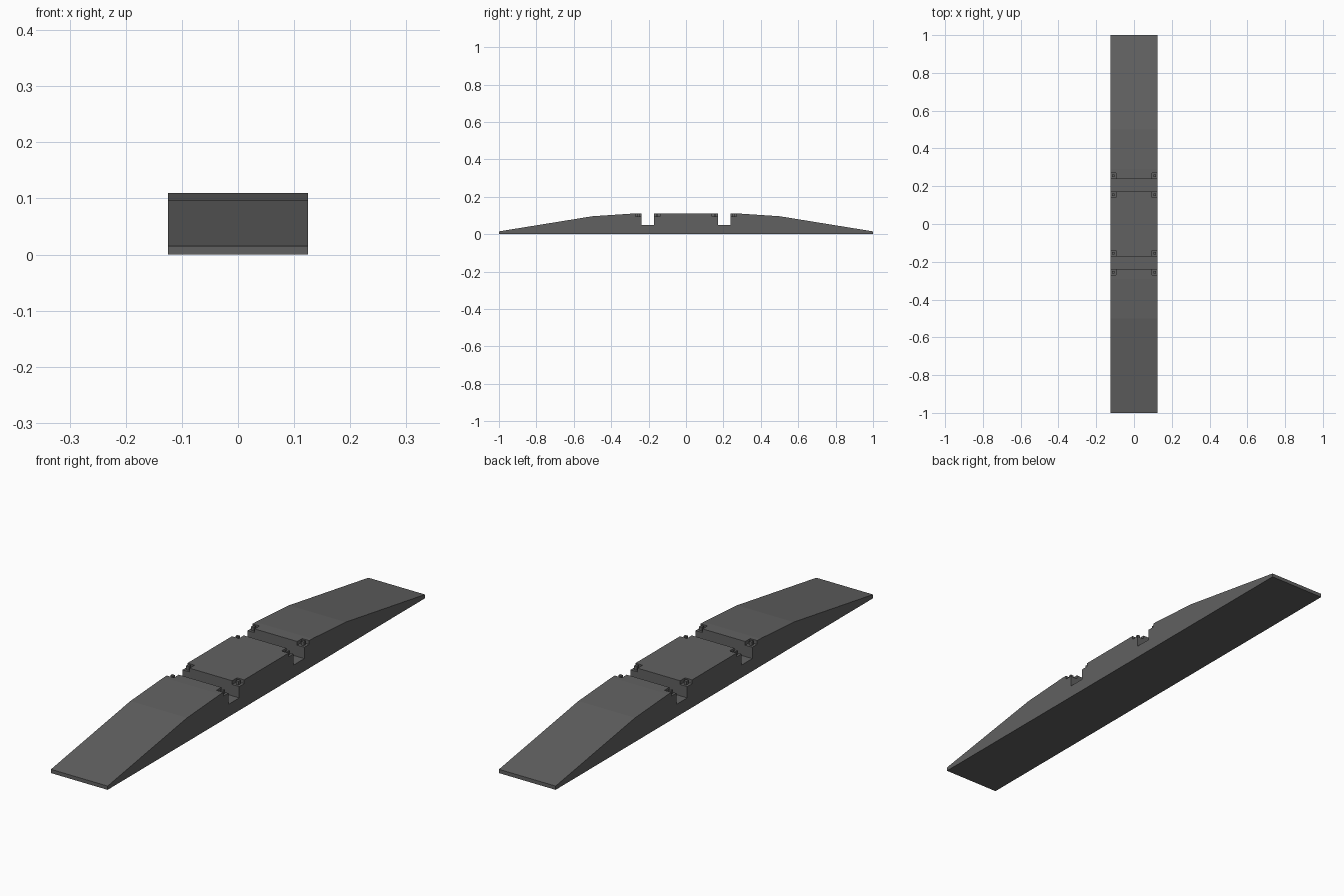
import bpy, bmesh
from mathutils import Matrix, Vector

if "Cube" in bpy.data.objects:
    bpy.data.objects.remove(bpy.data.objects["Cube"])

HALF_W = 0.125
rubber = bpy.data.materials.new("dark_grey_rubber")
rubber.diffuse_color = (0.12, 0.12, 0.12, 1)
rubber.use_nodes = True
rubber.node_tree.nodes["Principled BSDF"].inputs["Base Color"].default_value = rubber.diffuse_color


def finish(bm, name):
    bmesh.ops.recalc_face_normals(bm, faces=bm.faces[:])
    me = bpy.data.meshes.new(name)
    bm.to_mesh(me)
    bm.free()
    me.materials.append(rubber)
    ob = bpy.data.objects.new(name, me)
    bpy.context.collection.objects.link(ob)
    return ob


def add_box(bm, lo, hi):
    lo, hi = Vector(lo), Vector(hi)
    m = Matrix.Translation((lo + hi) / 2) @ Matrix.Diagonal((*(hi - lo), 1))
    bmesh.ops.create_cube(bm, size=1, matrix=m)


# ramp body: mirrored side profile with two cable channels, extruded across x
half = [(-1, 0), (-1, 0.015), (-0.5, 0.096), (-0.29, 0.11), (-0.239, 0.11),
        (-0.239, 0.05), (-0.171, 0.05), (-0.171, 0.11)]
profile = half + [(-y, z) for y, z in reversed(half)]
bm = bmesh.new()
face = bm.faces.new([bm.verts.new((-HALF_W, y, z)) for y, z in profile])
ext = bmesh.ops.extrude_face_region(bm, geom=[face])
bmesh.ops.translate(bm, vec=(2 * HALF_W, 0, 0),
                    verts=[v for v in ext["geom"] if isinstance(v, bmesh.types.BMVert)])
body = finish(bm, "ramp_body")

# corner notches beside both channels
bm = bmesh.new()
for sx in (-1, 1):
    for sy in (-1, 1):
        x0, x1 = sorted((sx * 0.094, sx * 0.14))
        y0, y1 = sorted((sy * 0.14, sy * 0.27))
        add_box(bm, (x0, y0, 0.095), (x1, y1, 0.13))
cutter = finish(bm, "notch_cutter")
cutter.hide_render = True
mod = body.modifiers.new("notches", 'BOOLEAN')
mod.operation = 'DIFFERENCE'
mod.solver = 'EXACT'
mod.object = cutter
bpy.context.view_layer.objects.active = body
bpy.ops.object.modifier_apply(modifier=mod.name)
bpy.data.objects.remove(cutter)

# small locating pegs standing in the notches
bm = bmesh.new()
for sx in (-1, 1):
    for y in (-0.255, -0.155, 0.155, 0.255):
        x = sx * 0.11
        add_box(bm, (x - 0.006, y - 0.006, 0.094), (x + 0.006, y + 0.006, 0.11))
finish(bm, "hinge_pegs")
